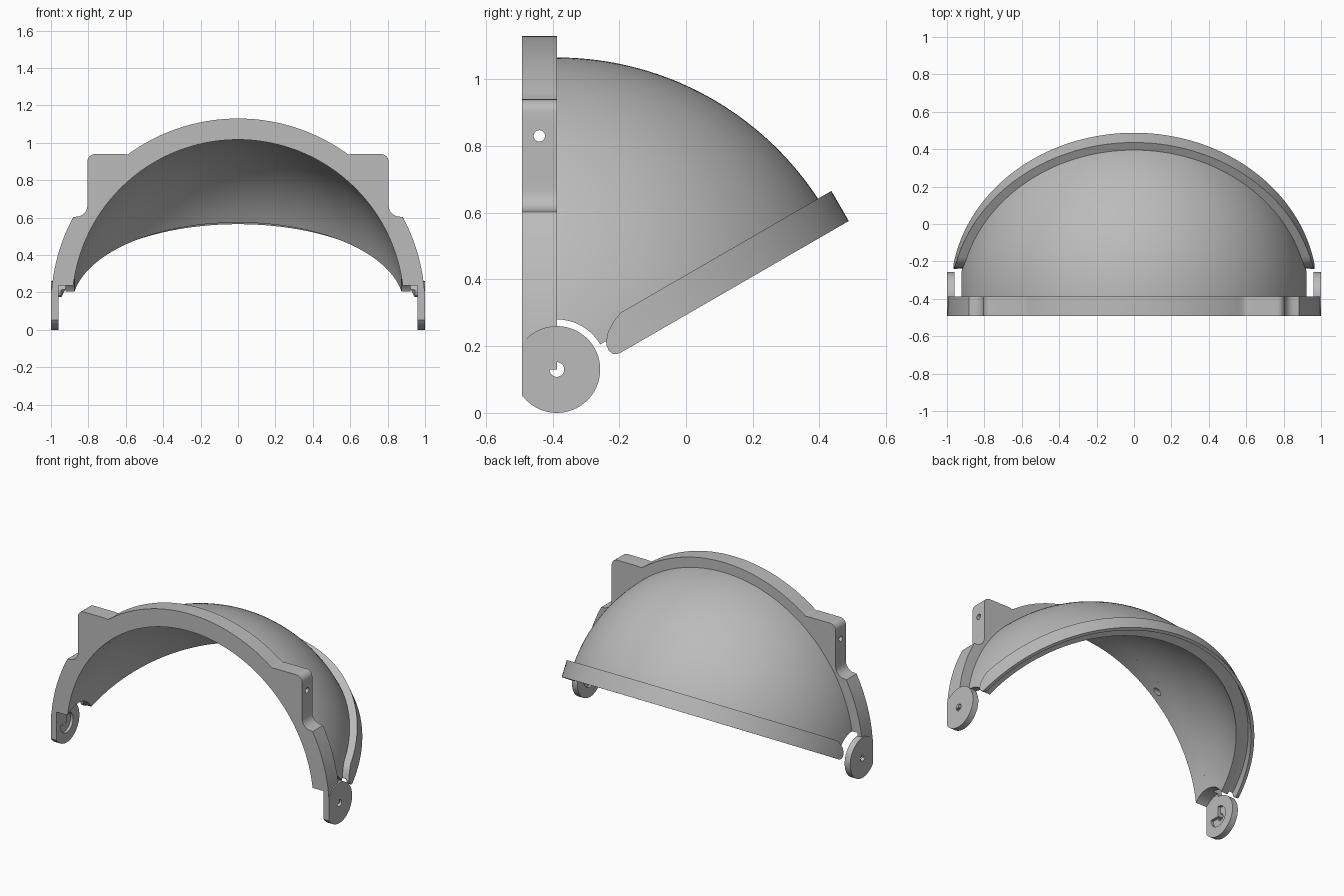
import bpy, bmesh
from math import sin, cos, asin, pi, radians, atan2
from mathutils import Vector, Matrix

cube = bpy.data.objects.get("Cube")
if cube:
    bpy.data.objects.remove(cube)

PIVOT = Vector((0, -0.387, 0.13))
R_IN, R_OUT, R_GAP = 0.887, 0.935, 0.15
FRONT, DEPTH = -0.105, 0.105      # frame face relative to the pivot
TILT = radians(30)

grey = bpy.data.materials.new("plain grey")
grey.use_nodes = True
COLOUR = (0.5, 0.5, 0.5, 1)
grey.diffuse_color = COLOUR
grey.node_tree.nodes["Principled BSDF"].inputs["Base Color"].default_value = COLOUR


def finish(name, bm):
    bmesh.ops.recalc_face_normals(bm, faces=bm.faces)
    mesh = bpy.data.meshes.new(name)
    bm.to_mesh(mesh)
    bm.free()
    mesh.materials.append(grey)
    obj = bpy.data.objects.new(name, mesh)
    obj.location = PIVOT
    bpy.context.collection.objects.link(obj)
    return obj


def loft(name, sections):
    """Bridge closed sections; each is an outer row then the reversed inner row."""
    bm = bmesh.new()
    rings = [[bm.verts.new(p) for p in s] for s in sections]
    n = len(rings[0])
    for a, b in zip(rings, rings[1:]):
        for i in range(n):
            j = (i + 1) % n
            bm.faces.new((a[i], a[j], b[j], b[i]))
    for ring in (rings[0], rings[-1]):
        for i in range(n // 2 - 1):
            bm.faces.new((ring[i], ring[i + 1], ring[n - 2 - i], ring[n - 1 - i]))
    return finish(name, bm)


def rod(name, radius, x0, x1, y=0, z=0):
    """Cylinder along x, placed relative to the pivot."""
    bm = bmesh.new()
    place = Matrix.Translation(((x0 + x1) / 2, y, z)) @ Matrix.Rotation(pi / 2, 4, 'Y')
    bmesh.ops.create_cone(bm, cap_ends=True, segments=64, radius1=radius,
                          radius2=radius, depth=x1 - x0, matrix=place)
    return finish(name, bm)


def cut(obj, cutters):
    for c in cutters:
        c.hide_render = True
        mod = obj.modifiers.new("cut", 'BOOLEAN')
        mod.operation, mod.solver, mod.object = 'DIFFERENCE', 'EXACT', c
    bpy.context.view_layer.update()
    graph = bpy.context.evaluated_depsgraph_get()
    mesh = bpy.data.meshes.new_from_object(obj.evaluated_get(graph))
    obj.modifiers.clear()
    obj.data = mesh
    for c in cutters:
        bpy.data.objects.remove(c)


def arc(cx, cz, r, a0, a1, n):
    return [(cx + r * cos(radians(a0 + (a1 - a0) * i / n)),
             cz + r * sin(radians(a0 + (a1 - a0) * i / n))) for i in range(n + 1)]


def line(p, q, n):
    return [(p[0] + (q[0] - p[0]) * i / n, p[1] + (q[1] - p[1]) * i / n) for i in range(1, n)]


# Shell: a wedge of a hollow sphere turned about the hinge axis
def meridian(r, turn, n=96):
    t0 = asin(R_GAP / r)
    pts = []
    for i in range(n + 1):
        t = t0 + (pi - 2 * t0) * i / n
        pts.append((r * cos(t), r * sin(t) * cos(turn), r * sin(t) * sin(turn)))
    return pts


turns = [TILT + (pi / 2 - TILT) * i / 32 for i in range(33)]
shell = loft("dome_shell", [meridian(R_OUT, a) + meridian(R_IN, a)[::-1] for a in turns])

# Rim: tilted band with a rebate underneath and rounded ends
END = [(-0.052, 0.185), (-0.045, 0.17), (-0.03, 0.163), (-0.012, 0.165), (-0.001, 0.17),
       (0, 0.171), (0.02, 0.188), (0.04, 0.22), (0.052, 0.25)]


def rim_point(r, h, u, t):
    a0 = asin(u / r)
    a = a0 + (pi - 2 * a0) * t
    return Matrix.Rotation(TILT, 3, 'X') @ Vector((r * cos(a), r * sin(a), h))


sections = []
for i in range(97):
    outer = [rim_point(0.98, h, u, i / 96) for h, u in END]
    inner = [rim_point(0.96 if h < 0 else 0.93, h, u, i / 96) for h, u in END]
    sections.append(outer + inner[::-1])
rim = loft("rim_band", sections)

# Frame: arch outline with a squared ear on each side
half = (arc(0, 0, 1, 0, 28.2, 14) + arc(0.865, 0.535, 0.06, 270, 180, 6)
        + line((0.805, 0.535), (0.805, 0.77), 8) + arc(0.765, 0.77, 0.04, 0, 90, 6)
        + line((0.765, 0.81), (0.61, 0.81), 6) + [(0.61, 0.81), (0.597, 0.807)]
        + arc(0, 0, 1, 54, 90, 18))
outline = half + [(-x, z) for x, z in half[-2::-1]]
bore = [(R_IN * cos(a), R_IN * sin(a)) for a in (atan2(z, x) for x, z in outline)]
frame = loft("front_frame", [[(x, y, z) for x, z in outline + bore[::-1]]
                             for y in (FRONT, FRONT + DEPTH)])
cut(frame, [rod("hinge_clearance", R_GAP, -0.96, 0.96),
            rod("ear_hole", 0.017, -1.1, 1.1, FRONT / 2, 0.70)])

# Hinge discs: flat at the front, drilled, with a recess on the inner face
discs = []
for side, s in (("left", 1), ("right", -1)):
    disc = rod(side + "_hinge_disc", 0.13, *sorted((s * 0.96, s)))
    bm = bmesh.new()
    bm.from_mesh(disc.data)
    trim = bmesh.ops.bisect_plane(bm, geom=bm.verts[:] + bm.edges[:] + bm.faces[:],
                                  plane_co=(0, FRONT, 0), plane_no=(0, -1, 0),
                                  clear_outer=True)
    rim_edges = [e for e in trim["geom_cut"] if isinstance(e, bmesh.types.BMEdge)]
    bmesh.ops.holes_fill(bm, edges=[e for e in bm.edges if e.is_boundary])
    bm.to_mesh(disc.data)
    bm.free()
    cut(disc, [rod("pin_hole", 0.022, *sorted((s * 0.9, s * 1.1))),
               rod("recess", 0.065, *sorted((s * 0.9, s * 0.978)))])
    discs.append(disc)

# Smooth the curved faces and keep the corners crisp
bpy.ops.object.select_all(action='DESELECT')
for obj in [shell, rim, frame] + discs:
    obj.select_set(True)
    bpy.context.view_layer.objects.active = obj
bpy.ops.object.shade_smooth_by_angle(angle=radians(30))
